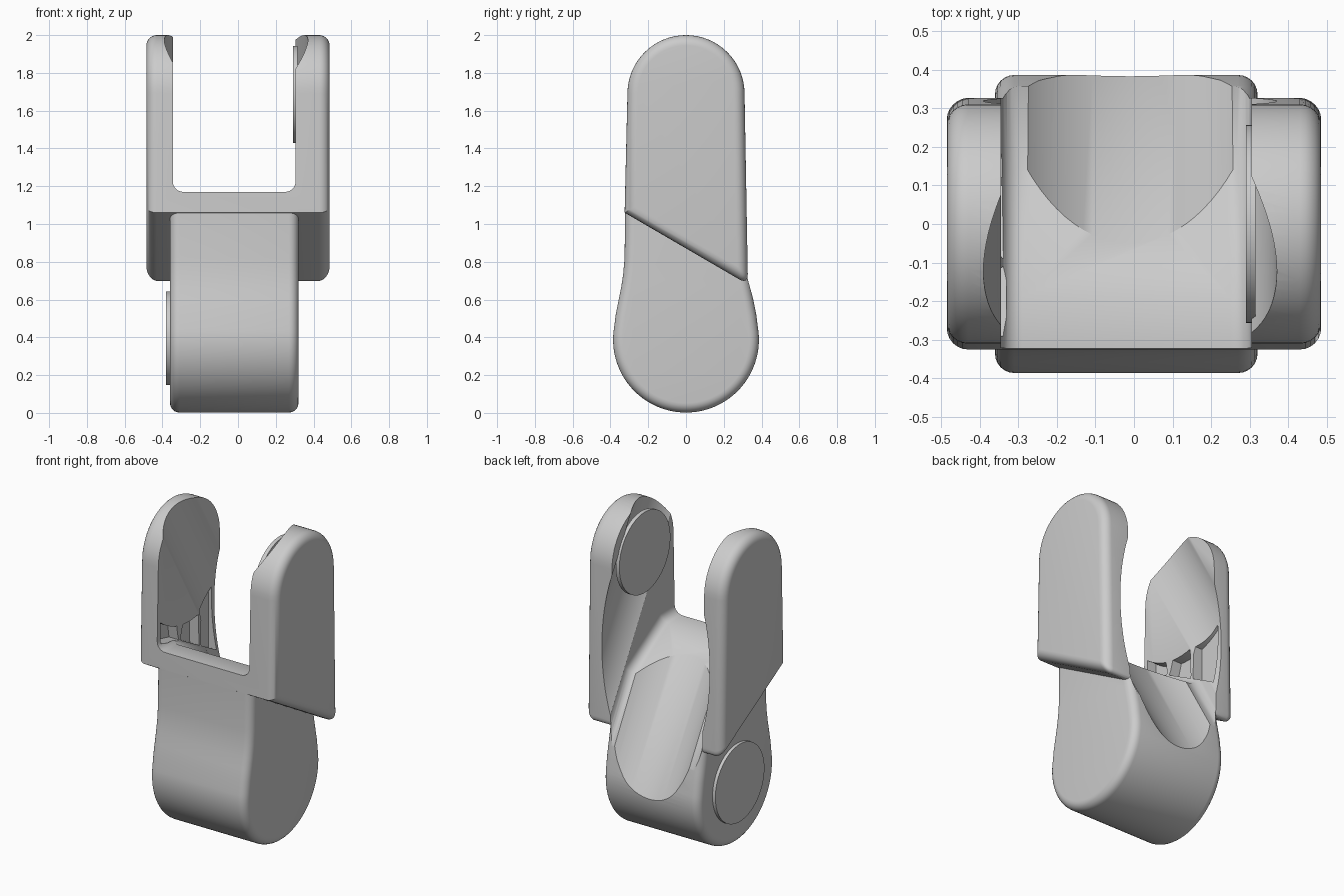
import bpy, bmesh, math
from mathutils import Matrix, Vector

cube = bpy.data.objects.get("Cube")
if cube:
    bpy.data.objects.remove(cube, do_unlink=True)

grey = bpy.data.materials.new("plain grey")
grey.use_nodes = True
colour = (0.6, 0.6, 0.6, 1)
grey.diffuse_color = colour
grey.node_tree.nodes["Principled BSDF"].inputs["Base Color"].default_value = colour


def finish(name, bm):
    bmesh.ops.recalc_face_normals(bm, faces=bm.faces)
    mesh = bpy.data.meshes.new(name)
    bm.to_mesh(mesh)
    bm.free()
    mesh.materials.append(grey)
    ob = bpy.data.objects.new(name, mesh)
    bpy.context.collection.objects.link(ob)
    return ob


def arc(cy, cz, r, start, end, n):
    """Points (y, z) along an arc, angles in degrees."""
    angles = [math.radians(start + (end - start) * i / n) for i in range(n + 1)]
    return [(cy + r * math.cos(a), cz + r * math.sin(a)) for a in angles]


def slab(name, profile, x0, x1, radius=0, rounded=None, segments=6):
    """Extrude a (y, z) profile along x; round the edges chosen by a rule."""
    bm = bmesh.new()
    face = bm.faces.new([bm.verts.new((x0, y, z)) for y, z in profile])
    out = bmesh.ops.extrude_face_region(bm, geom=[face])
    moved = [v for v in out["geom"] if isinstance(v, bmesh.types.BMVert)]
    bmesh.ops.translate(bm, verts=moved, vec=(x1 - x0, 0, 0))
    bmesh.ops.recalc_face_normals(bm, faces=bm.faces)
    if radius:
        edges = [e for e in bm.edges if rounded(e)]
        bmesh.ops.bevel(bm, geom=edges, offset=radius, segments=segments,
                        profile=0.5, affect='EDGES', clamp_overlap=False)
    return finish(name, bm)


def cylinder(name, r, length, centre, direction, sides=96):
    bm = bmesh.new()
    turn = Vector(direction).to_track_quat('Z', 'Y').to_matrix().to_4x4()
    bmesh.ops.create_cone(bm, cap_ends=True, segments=sides, radius1=r, radius2=r,
                          depth=length, matrix=Matrix.Translation(centre) @ turn)
    return finish(name, bm)


def combine(target, tool, operation):
    mod = target.modifiers.new("combine", 'BOOLEAN')
    mod.operation, mod.solver, mod.object = operation, 'EXACT', tool
    bpy.context.view_layer.objects.active = target
    bpy.ops.object.modifier_apply(modifier=mod.name)
    bpy.data.objects.remove(tool, do_unlink=True)


def across(e):
    """True for an edge running along x."""
    return abs(e.verts[0].co.x - e.verts[1].co.x) > 0.01


# Fork block with rounded outer rims
def fork_rim(e):
    low_back = all(v.co.y > 0.3 and v.co.z < 0.8 for v in e.verts)
    return not across(e) or low_back


fork_shape = arc(0, 1.69, 0.31, 0, 180, 32) + [(-0.325, 1.06), (0.328, 0.68)]
link = slab("fork_link", fork_shape, -0.485, 0.485, 0.055, fork_rim)

# Lower knuckle with a soft waist
waist = [(0.372, 0.52), (0.358, 0.59), (0.344, 0.66), (0.333, 0.73), (0.325, 0.82)]
knuckle_shape = arc(0, 0.388, 0.386, -190, 10, 56) + waist
knuckle_shape += [(0.31, 0.95), (-0.322, 1.12)]
knuckle_shape += [(-y, z) for y, z in reversed(waist)]
knuckle = slab("knuckle", knuckle_shape, -0.36, 0.32, 0.05, lambda e: not across(e))
combine(link, knuckle, 'UNION')


# Gap between the cheeks, with a floor that slopes down to the back
def gap_rim(e):
    bottom = [f for f in e.link_faces if f.normal.z < -0.2]
    side = [f for f in e.link_faces if abs(f.normal.x) > 0.9]
    return bool(bottom and side)


gap_shape = [(-0.6, 1.17), (-0.19, 1.17), (0.14, 0.975), (0.6, 0.17), (0.6, 2.5), (-0.6, 2.5)]
combine(link, slab("gap_cutter", gap_shape, -0.345, 0.305, 0.055, gap_rim), 'DIFFERENCE')

# Round scoop running down the back
along = Vector((0, 0.5, -0.866))
out = Vector((0, 0.866, 0.5))
centre = Vector((-0.01, -0.04, 1.07)) + out * 0.38 + along * 0.4
combine(link, cylinder("scoop_cutter", 0.38, 3, centre, along), 'DIFFERENCE')

# Ribbed pocket under the round pad of the right cheek
pad_edge = arc(0, 1.69, 0.46, -51, -129, 20)
for y0, y1 in ((-0.29, -0.11), (-0.09, 0.1), (0.12, 0.29)):
    top = [p for p in pad_edge if y0 < p[0] < y1]
    floor = [(y, 1.2 - 0.55 * max(0, y + 0.19)) for y in (y0, y1)]
    pocket = slab("pocket_cutter", floor + top, -0.41, -0.33)
    combine(link, pocket, 'DIFFERENCE')

# Round bearing pads
pads = [cylinder("cheek_pad", 0.257, 0.025, (0.3025, 0, 1.685), (1, 0, 0)),
        cylinder("knuckle_pad", 0.247, 0.03, (-0.365, 0, 0.395), (1, 0, 0))]

# Smooth shading with crisp edges
bpy.ops.object.select_all(action='DESELECT')
for ob in [link] + pads:
    ob.select_set(True)
bpy.context.view_layer.objects.active = link
bpy.ops.object.shade_smooth_by_angle(angle=math.radians(32))
